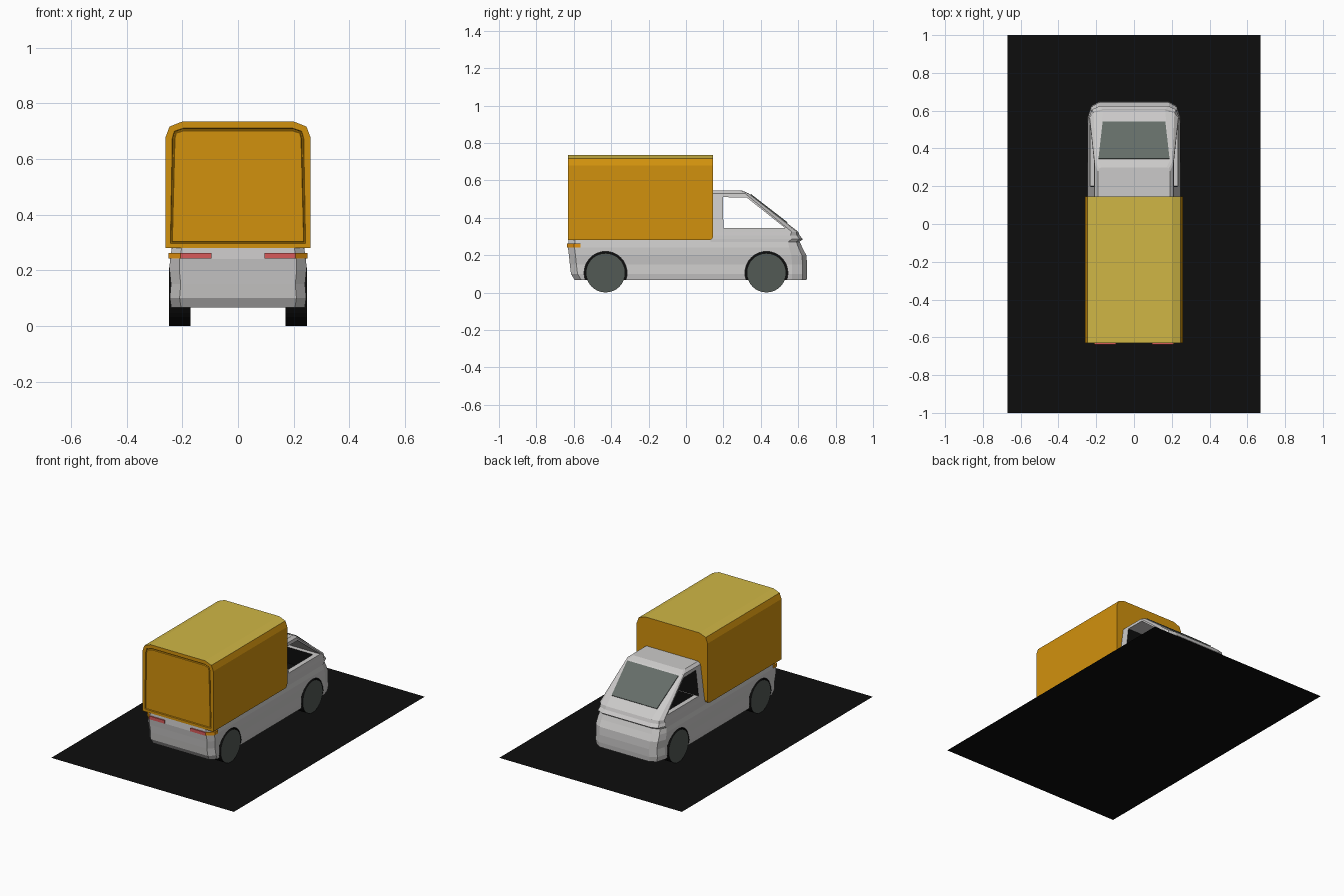
import bpy, bmesh, math
from mathutils import Matrix

if "Cube" in bpy.data.objects:
    bpy.data.objects.remove(bpy.data.objects["Cube"])


def mat(name, rgb):
    m = bpy.data.materials.new(name)
    m.diffuse_color = (*rgb, 1)
    m.use_nodes = True
    m.node_tree.nodes["Principled BSDF"].inputs["Base Color"].default_value = m.diffuse_color
    return m


GREY = mat("body_grey", (0.60, 0.59, 0.585))
ORANGE = mat("box_orange", (0.64, 0.285, 0.004))
YELLOW = mat("roof_yellow", (0.63, 0.47, 0.06))
GLASS = mat("windscreen_glass", (0.13, 0.155, 0.14))
WHEEL = mat("wheel_grey", (0.085, 0.10, 0.09))
BLACK = mat("black", (0.004, 0.004, 0.004))
RED = mat("lamp_red", (0.68, 0.10, 0.10))
AMBER = mat("lamp_amber", (0.80, 0.30, 0.005))


def finish(name, bm, mats, rule=None):
    """Turn a bmesh into an object; rule(face) gives the material index."""
    bmesh.ops.recalc_face_normals(bm, faces=bm.faces)
    bm.normal_update()
    if rule:
        for f in bm.faces:
            f.material_index = rule(f)
    me = bpy.data.meshes.new(name)
    bm.to_mesh(me)
    bm.free()
    for m in mats:
        me.materials.append(m)
    ob = bpy.data.objects.new(name, me)
    bpy.context.scene.collection.objects.link(ob)
    return ob


def loft(rings):
    """Skin closed rings and cap both ends."""
    bm = bmesh.new()
    vs = [[bm.verts.new(p) for p in r] for r in rings]
    n = len(vs[0])
    for a, b in zip(vs, vs[1:]):
        for i in range(n):
            j = (i + 1) % n
            bm.faces.new((a[i], a[j], b[j], b[i]))
    bm.faces.new(vs[0])
    bm.faces.new(vs[-1])
    return bm


def prism(pts, axis, lo, hi):
    """Extrude a 2D outline along x, y or z."""
    put = {"x": lambda a, b, t: (t, a, b), "y": lambda a, b, t: (a, t, b),
           "z": lambda a, b, t: (a, b, t)}[axis]
    return loft([[put(a, b, t) for a, b in pts] for t in (lo, hi)])


def plan(z, yb, yf, hw, cx, cy, r):
    """Horizontal body slice with rounded front and chamfered rear corners."""
    half = [(hw - r, yb), (hw, yb + r), (hw, yf - cy),
            (hw - .3 * cx, yf - .3 * cy), (hw - cx, yf)]
    return [(x, y, z) for x, y in half] + [(-x, y, z) for x, y in reversed(half)]


def cut(ob, cutters):
    for c in cutters:
        m = ob.modifiers.new("cut", "BOOLEAN")
        m.operation, m.solver, m.object = "DIFFERENCE", "EXACT", c
        m.material_mode = "TRANSFER"
    dg = bpy.context.evaluated_depsgraph_get()
    me = bpy.data.meshes.new_from_object(ob.evaluated_get(dg), depsgraph=dg)
    ob.modifiers.clear()
    ob.data = me


def cylinder(x0, x1, y, z, r, seg):
    ring = [(y + r * math.cos(math.tau * i / seg), z + r * math.sin(math.tau * i / seg))
            for i in range(seg)]
    return prism(ring, "x", x0, x1)


# Black base sheet under the truck
bm = bmesh.new()
bmesh.ops.create_grid(bm, x_segments=1, y_segments=1, size=1,
                      matrix=Matrix.Diagonal((0.67, 1, 1, 1)))
finish("base_sheet", bm, [BLACK])

# Lower body and cab, as stacked slices
lower = finish("lower_body", loft([plan(*l) for l in [
    (0.067, -0.595, 0.645, 0.240, 0.06, 0.08, 0.035),
    (0.10, -0.615, 0.648, 0.245, 0.06, 0.08, 0.035),
    (0.15, -0.621, 0.648, 0.241, 0.06, 0.08, 0.035),
    (0.20, -0.626, 0.643, 0.246, 0.06, 0.08, 0.035),
    (0.24, -0.631, 0.622, 0.245, 0.06, 0.07, 0.035),
    (0.283, -0.628, 0.603, 0.237, 0.06, 0.06, 0.035)]]), [GREY])

cab = finish("cab", loft([plan(*l) for l in [
    (0.270, 0.13, 0.605, 0.240, 0.06, 0.06, 0.002),
    (0.285, 0.13, 0.625, 0.240, 0.06, 0.06, 0.002),
    (0.305, 0.13, 0.608, 0.238, 0.07, 0.05, 0.002),
    (0.325, 0.13, 0.600, 0.235, 0.07, 0.035, 0.002),
    (0.530, 0.13, 0.335, 0.208, 0.018, 0.02, 0.002),
    (0.545, 0.13, 0.300, 0.190, 0.018, 0.02, 0.002)]]), [GREY])

# Cutters: wheel arches, side windows and cab interior
arches = [finish("arch_cutter", cylinder(min(s * 0.16, s * 0.3), max(s * 0.16, s * 0.3),
                                         y, 0.105, 0.115, 32), [BLACK])
          for s in (-1, 1) for y in (-0.43, 0.43)]
window = finish("window_cutter",
                prism([(0.20, 0.345), (0.53, 0.345), (0.325, 0.508), (0.197, 0.51)], "x", -0.4, 0.4),
                [GREY, BLACK], lambda f: int(f.normal.y < -0.9))
cavity = finish("interior_cutter",
                prism([(0.205, 0.24), (0.5, 0.24), (0.5, 0.36), (0.205, 0.36)], "x", -0.2, 0.2),
                [BLACK])
cut(lower, arches + [cavity])
cut(cab, [window, cavity])
for c in arches + [window, cavity]:
    bpy.data.objects.remove(c)

# Windscreen plate lying on the sloping cab front
slope = lambda y: 0.530 - (y - 0.335) * 0.205 / 0.265
quad = [(-0.188, 0.345), (0.188, 0.345), (0.166, 0.54), (-0.166, 0.54)]
finish("windscreen", loft([[(x, y + d * .6, slope(y) + d * .8) for x, y in quad]
                           for d in (-0.002, 0.005)]), [GLASS])

# Cargo box with chamfered roof and grooved rear door
half = [(0.26, 0.28), (0.26, 0.68), (0.246, 0.717), (0.20, 0.735)]
bm = prism(half + [(-x, z) for x, z in reversed(half)], "y", -0.63, 0.145)
bmesh.ops.recalc_face_normals(bm, faces=bm.faces)
edge = [e for e in bm.edges if all(v.co.y > 0.1 and v.co.z < 0.3 for v in e.verts)]
bmesh.ops.bevel(bm, geom=edge, offset=0.022, segments=3, profile=0.5, affect="EDGES")
bm.normal_update()
door = [f for f in bm.faces if f.normal.y < -0.9]
for width, depth in ((0.024, 0), (0.003, -0.007), (0.004, 0), (0.003, 0.005)):
    bmesh.ops.inset_region(bm, faces=door, thickness=width, depth=depth)
finish("cargo_box", bm, [ORANGE, YELLOW],
       lambda f: int(f.normal.z > 0.7 and f.calc_center_median().z > 0.719))

# Wheels: grey discs with black treads
for s, side in ((-1, "left"), (1, "right")):
    for y, end in ((-0.43, "rear"), (0.43, "front")):
        a, b = sorted((s * 0.17, s * 0.248))
        finish(f"{end}_{side}_wheel", cylinder(a, b, y, 0.1055, 0.105, 32),
               [BLACK, WHEEL], lambda f, s=s: int(f.normal.x * s > 0.9))

    # Tail lamps: red on the rear face, amber round the corner
    for name, m, pts in (
            ("tail_lamp", RED, [(0.095, -0.637), (0.207, -0.637), (0.207, -0.61), (0.095, -0.61)]),
            ("indicator", AMBER, [(0.207, -0.636), (0.249, -0.598), (0.249, -0.565),
                                  (0.23, -0.565), (0.207, -0.60)])):
        finish(f"{side}_{name}", prism([(s * x, y) for x, y in pts], "z", 0.242, 0.263), [m])
